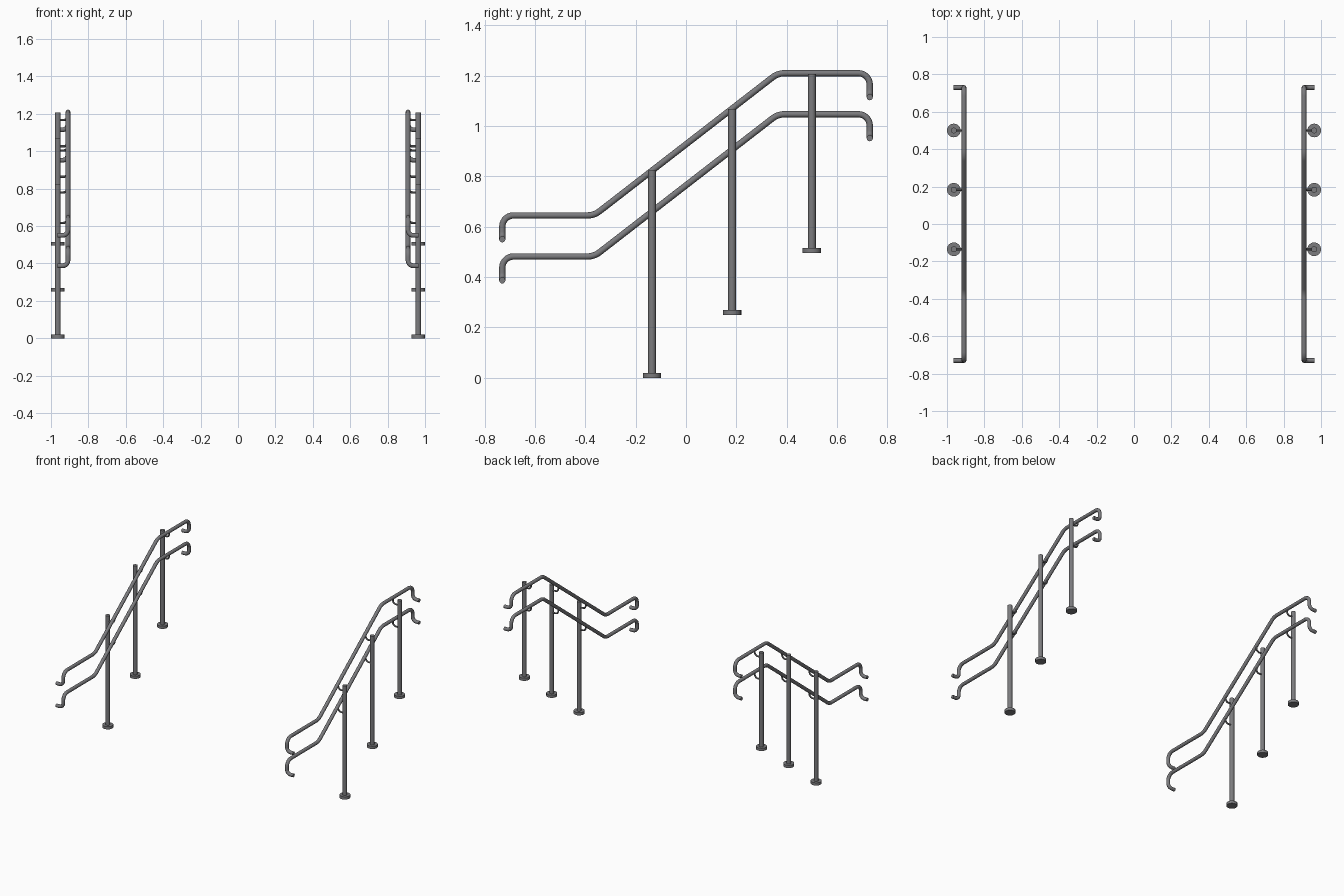
import bpy, math
from mathutils import Vector

if "Cube" in bpy.data.objects:
    bpy.data.objects.remove(bpy.data.objects["Cube"])

steel = bpy.data.materials.new("grey_steel")
steel.diffuse_color = (0.2, 0.2, 0.21, 1)
steel.use_nodes = True
steel.node_tree.nodes["Principled BSDF"].inputs["Base Color"].default_value = steel.diffuse_color

POST_X, RAIL_X = 0.9635, 0.909
RAIL_GAP = 0.163


def finish(ob, name):
    ob.name = name
    ob.data.materials.clear()
    ob.data.materials.append(steel)
    bpy.ops.object.shade_smooth_by_angle(angle=math.radians(40))


def fillet(points, radii, steps=7):
    """Round each inner corner of a polyline with a true arc."""
    pts = [Vector(p) for p in points]
    out = [pts[0]]
    for a, p, b, r in zip(pts, pts[1:], pts[2:], radii):
        u, v = (a - p).normalized(), (b - p).normalized()
        half = u.angle(v) / 2
        t = r / math.tan(half)
        centre = p + (u + v).normalized() * (r / math.sin(half))
        s, e = p + u * t - centre, p + v * t - centre
        total = s.angle(e)
        for i in range(steps + 1):
            k = i / steps
            out.append(centre + (s * math.sin((1 - k) * total)
                                 + e * math.sin(k * total)) / math.sin(total))
    out.append(pts[-1])
    return out


def tube(name, path, radius, res=4):
    cu = bpy.data.curves.new(name, 'CURVE')
    cu.dimensions = '3D'
    cu.bevel_depth = radius
    cu.bevel_resolution = res
    cu.use_fill_caps = True
    sp = cu.splines.new('POLY')
    sp.points.add(len(path) - 1)
    for q, p in zip(sp.points, path):
        q.co = (*p, 1)
    ob = bpy.data.objects.new(name, cu)
    bpy.context.collection.objects.link(ob)
    bpy.ops.object.select_all(action='DESELECT')
    ob.select_set(True)
    bpy.context.view_layer.objects.active = ob
    bpy.ops.object.convert(target='MESH')
    finish(bpy.context.object, name)


def cylinder(name, x, y, z0, z1, r):
    bpy.ops.mesh.primitive_cylinder_add(vertices=24, radius=r, depth=z1 - z0,
                                        location=(x, y, (z0 + z1) / 2))
    finish(bpy.context.object, name)


def rail_z(y):
    """Height of the upper rail's centre line."""
    k = min(max((y + 0.365) / 0.73, 0), 1)
    return 0.645 + 0.565 * k


for s, side in ((-1, "left"), (1, "right")):
    # handrails: landing, slope, landing, with ends turned down and outward
    for level, dz in (("upper", 0), ("lower", -RAIL_GAP)):
        lo, hi = 0.645 + dz, 1.21 + dz
        x, xe = s * RAIL_X, s * 0.964
        path = [(xe, -0.73, lo - 0.095), (x, -0.73, lo - 0.095), (x, -0.73, lo),
                (x, -0.365, lo), (x, 0.365, hi),
                (x, 0.73, hi), (x, 0.73, hi - 0.095), (xe, 0.73, hi - 0.095)]
        tube(f"{side}_{level}_handrail",
             fillet(path, (0.03, 0.045, 0.08, 0.08, 0.045, 0.03)), 0.0125)

    # posts with round foot plates and rail brackets
    for i, (y, z0, z1) in enumerate(((-0.135, 0, 0.823), (0.183, 0.25, 1.068),
                                     (0.5, 0.496, 1.207)), 1):
        cylinder(f"{side}_post_{i}", s * POST_X, y, z0 + 0.01, z1, 0.0155)
        cylinder(f"{side}_foot_plate_{i}", s * POST_X, y, z0, z0 + 0.02, 0.0365)
        for level, dz in (("upper", 0), ("lower", -RAIL_GAP)):
            zr = rail_z(y) + dz
            tube(f"{side}_{level}_bracket_{i}",
                 fillet([(s * POST_X, y, zr - 0.043), (s * RAIL_X, y, zr - 0.043),
                         (s * RAIL_X, y, zr)], (0.024,), 5), 0.006, 2)
